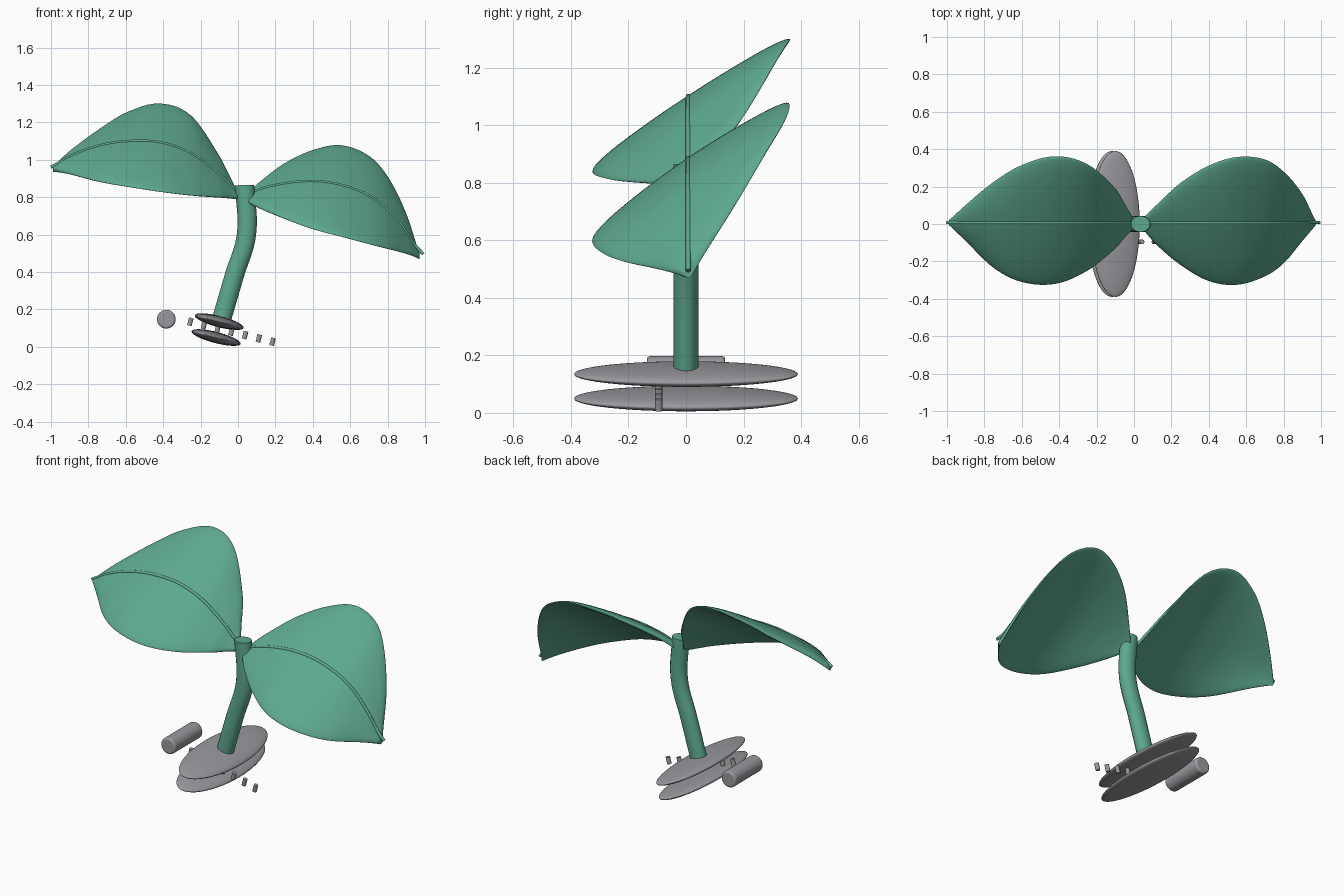
import bpy, bmesh, math
from mathutils import Vector

if "Cube" in bpy.data.objects:
    bpy.data.objects.remove(bpy.data.objects["Cube"])

TILT = math.radians(14.5)
HALF_T = 0.014


def material(name, rgb):
    m = bpy.data.materials.new(name)
    m.diffuse_color = (*rgb, 1)
    m.use_nodes = True
    m.node_tree.nodes["Principled BSDF"].inputs["Base Color"].default_value = m.diffuse_color
    return m


GREEN = material("leaf green", (0.11, 0.39, 0.27))
GREY = material("stone grey", (0.32, 0.32, 0.34))


def finish(ob, mat, angle=40):
    ob.data.materials.clear()
    ob.data.materials.append(mat)
    bpy.ops.object.select_all(action='DESELECT')
    ob.select_set(True)
    bpy.context.view_layer.objects.active = ob
    bpy.ops.object.shade_smooth_by_angle(angle=math.radians(angle))


def add_mesh(name, bm):
    bmesh.ops.recalc_face_normals(bm, faces=bm.faces)
    me = bpy.data.meshes.new(name)
    bm.to_mesh(me)
    bm.free()
    ob = bpy.data.objects.new(name, me)
    bpy.context.collection.objects.link(ob)
    return ob


def tube(name, pts, radius, mat, stretch=1.0):
    """Round tube through pts, optionally widened in x."""
    cu = bpy.data.curves.new(name, 'CURVE')
    cu.dimensions = '3D'
    cu.bevel_depth, cu.bevel_resolution = radius, 6
    cu.use_fill_caps, cu.resolution_u = True, 8
    sp = cu.splines.new('BEZIER')
    sp.bezier_points.add(len(pts) - 1)
    for bp, p in zip(sp.bezier_points, pts):
        bp.co = (p[0] / stretch, p[1], p[2])
        bp.handle_left_type = bp.handle_right_type = 'AUTO'
    ob = bpy.data.objects.new(name, cu)
    ob.scale.x = stretch
    bpy.context.collection.objects.link(ob)
    bpy.ops.object.select_all(action='DESELECT')
    ob.select_set(True)
    bpy.context.view_layer.objects.active = ob
    bpy.ops.object.convert(target='MESH')
    finish(bpy.context.view_layer.objects.active, mat)


def smooth_rows(rows, steps=6):
    """Hermite interpolation of the station rows along x."""
    R = [Vector(r) for r in rows]
    n = len(R)

    def slope(i):
        a, b = R[max(i - 1, 0)], R[min(i + 1, n - 1)]
        return (b - a) / (b[0] - a[0])
    out = []
    for i in range(n - 1):
        h = R[i + 1][0] - R[i][0]
        for k in range(steps):
            t = k / steps
            out.append(R[i] * (2*t**3 - 3*t**2 + 1) + slope(i) * h * (t**3 - 2*t**2 + t)
                       + R[i + 1] * (3*t**2 - 2*t**3) + slope(i + 1) * h * (t**3 - t**2))
    return out + [R[-1]]


def leaf(name, rows, rib_ends):
    """Each row: x, back y, back z, middle z, front y, front z."""
    bm = bmesh.new()
    nrm = Vector((0, -0.55, 0.83))
    N = 24
    stations = smooth_rows(rows)
    rings = []
    for x, yb, zb, zm, yf, zf in stations:
        ring = []
        for k in range(2 * N):
            v = -math.cos(math.pi * k / N)
            side = 0 if k in (0, N) else (1 if k < N else -1)
            f, m, b = v * (v - 1) / 2, 1 - v * v, v * (v + 1) / 2
            p = Vector((x, f * yf + m * 0.008 + b * yb, f * zf + m * zm + b * zb))
            p += nrm * side * HALF_T * math.sqrt(max(0, 1 - v ** 8))
            ring.append(bm.verts.new(p))
        rings.append(ring)
    for a, b in zip(rings, rings[1:]):
        for k in range(2 * N):
            j = (k + 1) % (2 * N)
            bm.faces.new((a[k], a[j], b[j], b[k]))
    bm.faces.new(rings[0])
    bm.faces.new(rings[-1])
    finish(add_mesh(name, bm), GREEN, 50)
    # raised midrib
    pts = [(s[0], 0.008, s[3] + 0.012) for s in stations[3:-3:3]]
    tube(name + "_midrib", [rib_ends[0]] + pts + [rib_ends[1]], 0.009, GREEN)


# Leaves
leaf("left_leaf", [
    (-0.99, 0.015, 0.955, 0.95, 0.0, 0.945),
    (-0.90, 0.10, 1.04, 1.005, -0.09, 0.925),
    (-0.75, 0.225, 1.155, 1.06, -0.235, 0.885),
    (-0.60, 0.315, 1.25, 1.085, -0.31, 0.858),
    (-0.42, 0.362, 1.30, 1.08, -0.32, 0.83),
    (-0.25, 0.32, 1.235, 1.02, -0.25, 0.81),
    (-0.10, 0.19, 1.02, 0.91, -0.13, 0.80),
    (-0.04, 0.09, 0.90, 0.85, -0.06, 0.797),
    (0.0, 0.02, 0.82, 0.81, -0.02, 0.795)],
    ((-1.0, 0.008, 0.96), (0.01, 0.008, 0.82)))
leaf("right_leaf", [
    (0.05, 0.03, 0.81, 0.80, -0.03, 0.775),
    (0.12, 0.10, 0.88, 0.83, -0.11, 0.74),
    (0.25, 0.22, 0.98, 0.86, -0.22, 0.685),
    (0.40, 0.312, 1.05, 0.872, -0.305, 0.63),
    (0.55, 0.358, 1.077, 0.852, -0.325, 0.59),
    (0.70, 0.345, 1.02, 0.795, -0.28, 0.55),
    (0.80, 0.28, 0.91, 0.72, -0.21, 0.525),
    (0.90, 0.16, 0.71, 0.60, -0.09, 0.50),
    (0.97, 0.015, 0.49, 0.485, -0.005, 0.478)],
    ((0.05, 0.008, 0.82), (0.99, 0.008, 0.495)))

# Curved stem
tube("stem", [(-0.09, 0, 0.14), (-0.02, 0, 0.38), (0.045, 0, 0.60), (0.035, 0, 0.865)],
     0.043, GREEN, 1.2)

# Two stacked oval base discs
for name, x, z in (("upper_disc", -0.10, 0.135), ("lower_disc", -0.117, 0.05)):
    bpy.ops.mesh.primitive_uv_sphere_add(segments=48, ring_count=24, location=(x, 0, z),
                                         rotation=(0, TILT, 0))
    ob = bpy.context.object
    ob.name = name
    ob.scale = (0.135, 0.39, 0.03)
    finish(ob, GREY, 180)

# Roller lying across the front-to-back direction
bpy.ops.mesh.primitive_cylinder_add(vertices=32, radius=0.05, depth=0.272,
                                    location=(-0.383, 0, 0.148), rotation=(math.pi / 2, 0, 0))
roller = bpy.context.object
roller.name = "roller"
bev = roller.modifiers.new("rounded_ends", 'BEVEL')
bev.width, bev.segments, bev.limit_method = 0.012, 4, 'ANGLE'
finish(roller, GREY)

# Row of small pegs
for i in range(7):
    bpy.ops.mesh.primitive_cylinder_add(
        vertices=16, radius=0.0125, depth=0.042,
        location=(-0.255 + i * 0.0733, -0.095, 0.134 - i * 0.0177), rotation=(0, TILT, 0))
    bpy.context.object.name = f"peg_{i + 1}"
    finish(bpy.context.object, GREY)
